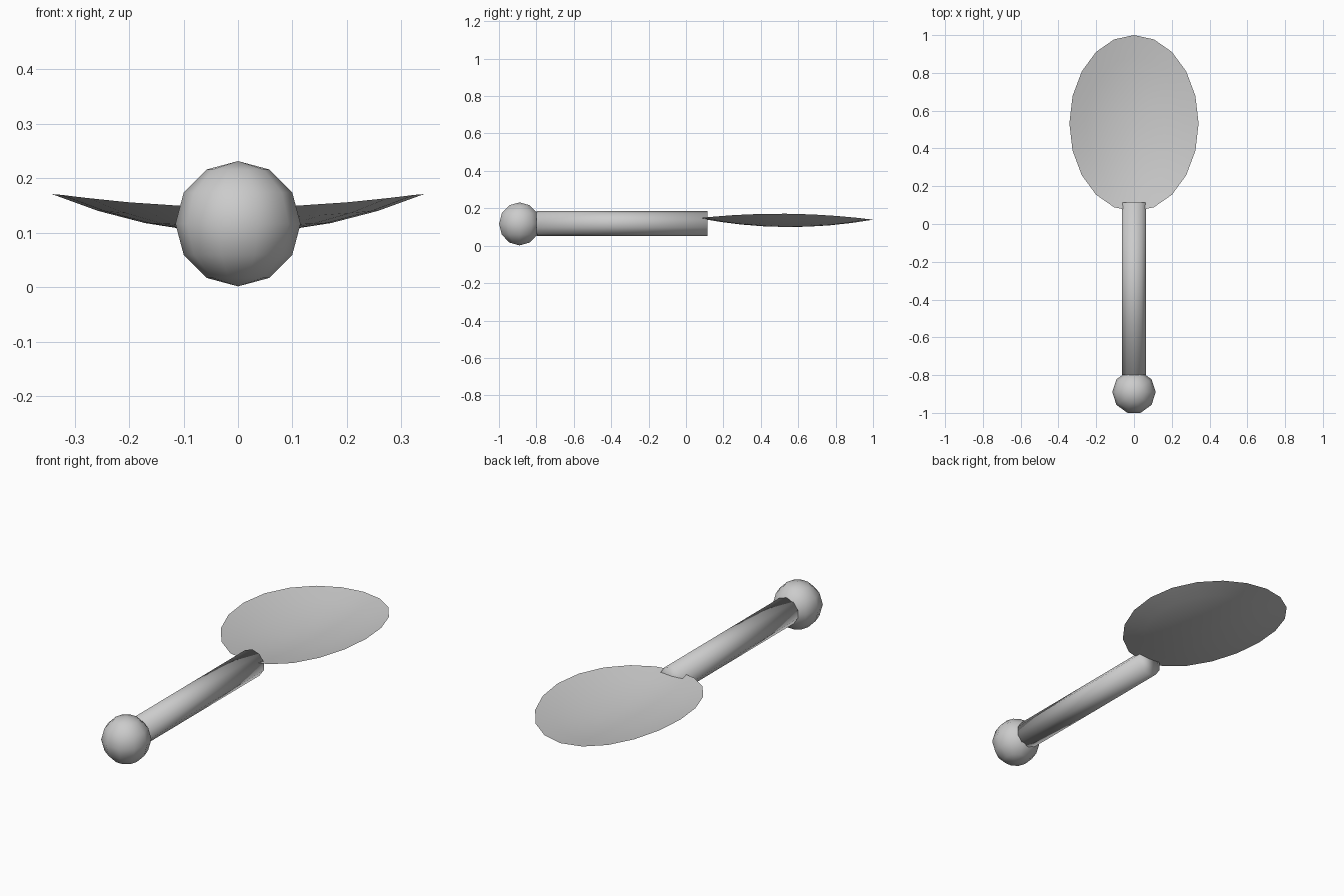
import bpy, bmesh
from math import pi, sin, cos
from mathutils import Matrix

if "Cube" in bpy.data.objects:
    bpy.data.objects.remove(bpy.data.objects["Cube"])


def finish(bm, name):
    bmesh.ops.recalc_face_normals(bm, faces=bm.faces)
    mesh = bpy.data.meshes.new(name)
    bm.to_mesh(mesh)
    bm.free()
    for p in mesh.polygons:
        p.use_smooth = True
    obj = bpy.data.objects.new(name, mesh)
    bpy.context.collection.objects.link(obj)
    return obj


# ball at the end of the handle, corners on the x axis
bm = bmesh.new()
bmesh.ops.create_uvsphere(
    bm, u_segments=10, v_segments=6, radius=0.115,
    matrix=Matrix.Translation((0, -0.89, 0.1165)) @ Matrix.Rotation(pi / 2, 4, 'Z'))
finish(bm, "end_ball")

# ten-sided handle along y
Y0, Y1 = -0.80, 0.115
bm = bmesh.new()
bmesh.ops.create_cone(
    bm, cap_ends=True, segments=10, radius1=0.067, radius2=0.067, depth=Y1 - Y0,
    matrix=Matrix.Translation((0, (Y0 + Y1) / 2, 0.1185)) @ Matrix.Rotation(pi / 2, 4, 'X'))
finish(bm, "handle")

# thin dished bowl: oval sheet of concentric rings
SIDES, RINGS = 20, 4
bm = bmesh.new()


def bowl_vert(r, a):
    u, v = r * sin(a), r * cos(a)
    z = 0.10 + 0.071 * u * u + 0.043 * v * v - 0.004 * v
    return bm.verts.new((0.342 * u, 0.533 + 0.467 * v, z))


centre = bowl_vert(0, 0)
rings = [[bowl_vert(k / RINGS, -2 * pi * i / SIDES) for i in range(SIDES)]
         for k in range(1, RINGS + 1)]
for i in range(SIDES):
    j = (i + 1) % SIDES
    bm.faces.new((centre, rings[0][i], rings[0][j]))
    for inner, outer in zip(rings, rings[1:]):
        bm.faces.new((inner[i], outer[i], outer[j], inner[j]))
finish(bm, "bowl")
